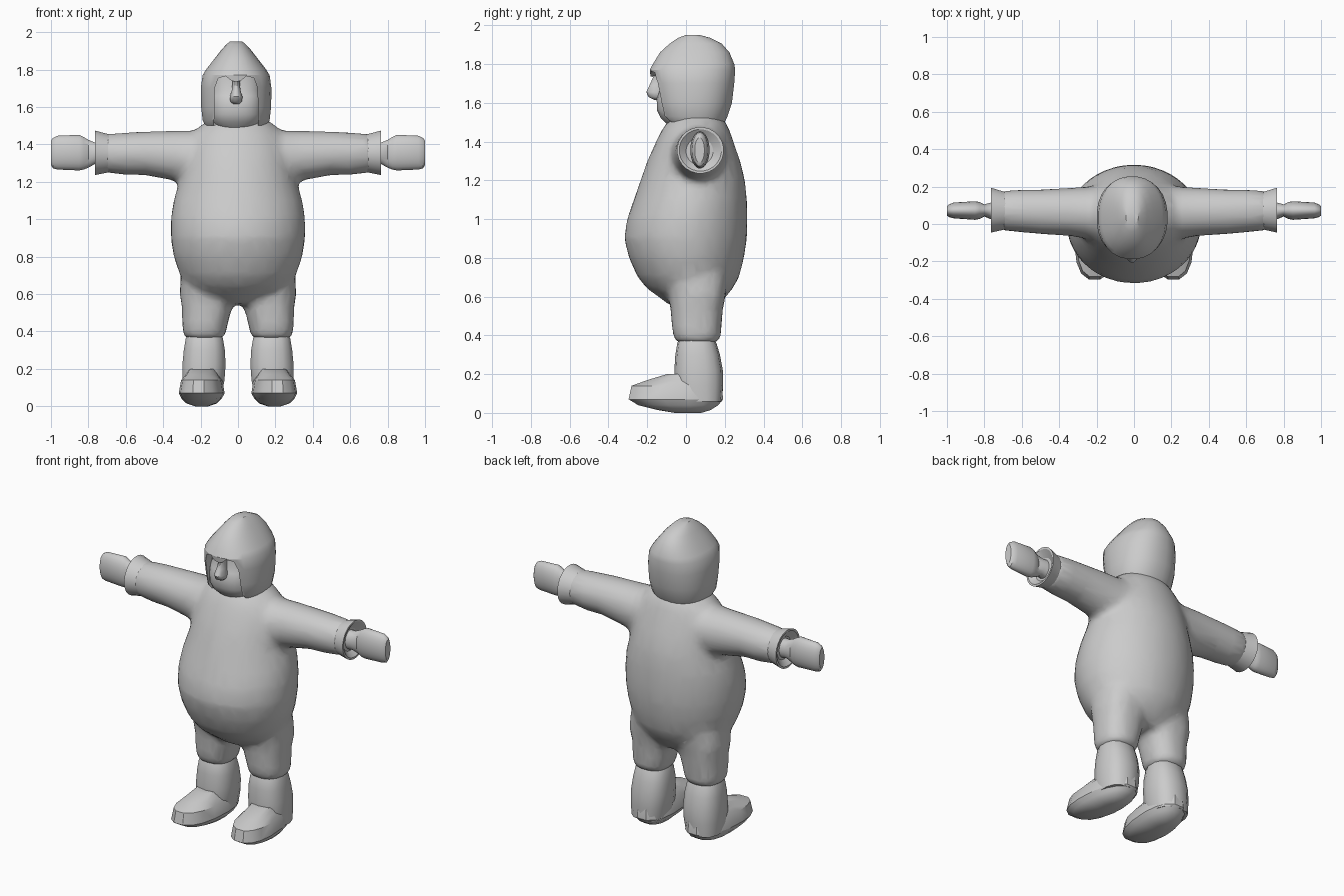
import bpy, bmesh, math
from mathutils import Vector

grey = bpy.data.materials.new("plain grey")
grey.diffuse_color = (0.6, 0.6, 0.6, 1)


def loft(name, rows, axis='z', sides=24, n=2.0, flip=1, skew=0.0):
    """Skin superellipse rings. z rows: (z, cx, rx, ymin, ymax); x rows: (x, ymin, ymax, zmin, zmax)."""
    bm = bmesh.new()
    rings = []
    for r in rows:
        ring = []
        for i in range(sides):
            a = 2 * math.pi * (i + 0.5) / sides
            c, s = math.cos(a), math.sin(a)
            c = math.copysign(abs(c) ** (2 / n), c)
            s = math.copysign(abs(s) ** (2 / n), s)
            if axis == 'z':
                y = (r[3] + r[4]) / 2 + s * (r[4] - r[3]) / 2
                p = (flip * (r[1] + c * r[2] - skew * (y - 0.05)), y, r[0])
            else:
                p = (flip * r[0], (r[1] + r[2]) / 2 + c * (r[2] - r[1]) / 2,
                     (r[3] + r[4]) / 2 + s * (r[4] - r[3]) / 2)
            ring.append(bm.verts.new(p))
        rings.append(ring)
    for a, b in zip(rings, rings[1:]):
        for i in range(sides):
            j = (i + 1) % sides
            bm.faces.new((a[i], a[j], b[j], b[i]))
    bm.faces.new(rings[0])
    bm.faces.new(rings[-1])
    bmesh.ops.recalc_face_normals(bm, faces=bm.faces)
    me = bpy.data.meshes.new(name)
    bm.to_mesh(me)
    bm.free()
    me.materials.append(grey)
    ob = bpy.data.objects.new(name, me)
    bpy.context.collection.objects.link(ob)
    return ob


def bake(ob):
    """Apply all modifiers."""
    bpy.context.view_layer.update()
    dg = bpy.context.evaluated_depsgraph_get()
    me = bpy.data.meshes.new_from_object(ob.evaluated_get(dg))
    ob.modifiers.clear()
    ob.data = me
    me.materials.clear()
    me.materials.append(grey)
    for p in me.polygons:
        p.material_index = 0


def smooth(ob, angle=30):
    bpy.ops.object.select_all(action='DESELECT')
    ob.select_set(True)
    bpy.context.view_layer.objects.active = ob
    bpy.ops.object.shade_smooth_by_angle(angle=math.radians(angle))


# Torso: pot-bellied
torso = loft("suit", [
    (0.55, 0, 0.10, -0.08, 0.16), (0.59, 0, 0.20, -0.13, 0.20), (0.64, 0, 0.27, -0.20, 0.24),
    (0.70, 0, 0.31, -0.25, 0.275), (0.80, 0, 0.345, -0.295, 0.30), (0.90, 0, 0.36, -0.32, 0.315),
    (1.00, 0, 0.36, -0.305, 0.318), (1.10, 0, 0.345, -0.27, 0.315), (1.20, 0, 0.315, -0.235, 0.305),
    (1.30, 0, 0.295, -0.20, 0.28), (1.40, 0, 0.27, -0.155, 0.245), (1.46, 0, 0.24, -0.125, 0.225),
    (1.51, 0, 0.19, -0.09, 0.20), (1.54, 0, 0.14, -0.06, 0.17)], sides=32)

pieces = [torso]
for s in (1, -1):
    # Sleeve
    pieces.append(loft("sleeve", [
        (0.10, -0.09, 0.22, 1.16, 1.49), (0.25, -0.08, 0.20, 1.18, 1.475), (0.34, -0.065, 0.195, 1.205, 1.475),
        (0.50, -0.055, 0.185, 1.235, 1.47), (0.60, -0.045, 0.185, 1.235, 1.465),
        (0.72, -0.035, 0.175, 1.25, 1.455)], axis='x', flip=s))
    # Trouser leg
    pieces.append(loft("trouser", [
        (0.36, 0.18, 0.10, -0.045, 0.16), (0.39, 0.18, 0.115, -0.065, 0.18), (0.46, 0.175, 0.125, -0.075, 0.185),
        (0.53, 0.165, 0.135, -0.08, 0.19), (0.60, 0.165, 0.148, -0.09, 0.205),
        (0.70, 0.16, 0.145, -0.10, 0.21)], n=2.4, flip=s))

# Fuse the padded suit into one soft, lightly faceted skin
bpy.ops.object.select_all(action='DESELECT')
for p in pieces:
    p.select_set(True)
bpy.context.view_layer.objects.active = torso
bpy.ops.object.join()
m = torso.modifiers.new("fuse", 'REMESH')
m.mode, m.voxel_size = 'VOXEL', 0.022
m = torso.modifiers.new("soften", 'SMOOTH')
m.factor, m.iterations = 0.5, 6
m = torso.modifiers.new("facets", 'DECIMATE')
m.ratio = 0.25
bake(torso)
smooth(torso, 40)

for s, side in ((1, "left"), (-1, "right")):
    # Boot: ankle shaft and shoe with a rounded sole
    smooth(loft(side + "_boot_shaft", [
        (0.06, 0.19, 0.105, -0.04, 0.185), (0.14, 0.185, 0.115, -0.06, 0.192), (0.22, 0.182, 0.118, -0.06, 0.19),
        (0.30, 0.18, 0.112, -0.055, 0.175), (0.36, 0.18, 0.102, -0.045, 0.157),
        (0.39, 0.18, 0.09, -0.03, 0.14)], sides=14, n=2.5, flip=s))
    smooth(loft(side + "_shoe", [
        (0.0, 0.19, 0.035, -0.06, 0.08), (0.015, 0.19, 0.08, -0.15, 0.13), (0.04, 0.188, 0.105, -0.25, 0.17),
        (0.07, 0.187, 0.12, -0.30, 0.195), (0.14, 0.187, 0.108, -0.285, 0.19),
        (0.17, 0.187, 0.085, -0.20, 0.18), (0.20, 0.185, 0.07, -0.10, 0.16)],
        sides=16, n=2.4, flip=s, skew=0.07))
    # Flared cuff with a recessed end
    smooth(loft(side + "_cuff", [
        (0.66, -0.025, 0.165, 1.255, 1.445), (0.69, -0.03, 0.172, 1.25, 1.455), (0.765, -0.047, 0.195, 1.235, 1.475),
        (0.765, -0.035, 0.183, 1.247, 1.463), (0.735, 0.0, 0.14, 1.28, 1.42)], axis='x', flip=s))
    # Mitten on a short wrist
    smooth(loft(side + "_mitten", [
        (0.72, 0.02, 0.12, 1.29, 1.41), (0.765, 0.025, 0.115, 1.295, 1.41), (0.80, 0.04, 0.105, 1.275, 1.425),
        (0.825, 0.027, 0.118, 1.265, 1.44), (0.85, 0.022, 0.122, 1.26, 1.452), (0.965, 0.03, 0.115, 1.265, 1.447),
        (0.99, 0.037, 0.105, 1.272, 1.435), (1.0, 0.045, 0.095, 1.29, 1.42)], axis='x', flip=s))

# Hood, closed at the crown by a narrow ridge
cx = -0.01
hood = loft("hood", [
    (1.50, cx, 0.165, -0.115, 0.20), (1.53, cx, 0.18, -0.145, 0.215), (1.60, cx, 0.188, -0.16, 0.238),
    (1.70, cx, 0.19, -0.18, 0.25), (1.77, cx, 0.18, -0.188, 0.255), (1.80, cx, 0.162, -0.172, 0.25),
    (1.86, cx, 0.115, -0.135, 0.225), (1.905, cx, 0.08, -0.085, 0.185), (1.935, cx, 0.052, -0.04, 0.125),
    (1.95, cx, 0.033, 0.0, 0.07)], sides=28, n=2.25)

# Face opening with two arched brows
half = [(0.0, 1.735), (0.025, 1.74), (0.055, 1.765), (0.095, 1.755), (0.115, 1.70), (0.118, 1.45)]
outline = half + [(-x, z) for x, z in reversed(half[1:])]
bm = bmesh.new()
f = bm.faces.new([bm.verts.new((cx + x, -0.35, z)) for x, z in outline])
ext = bmesh.ops.extrude_face_region(bm, geom=[f])
bmesh.ops.translate(bm, vec=Vector((0, 0.29, 0)),
                    verts=[g for g in ext["geom"] if isinstance(g, bmesh.types.BMVert)])
bmesh.ops.recalc_face_normals(bm, faces=bm.faces)
me = bpy.data.meshes.new("opening_cutter")
bm.to_mesh(me)
bm.free()
cutter = bpy.data.objects.new("opening_cutter", me)
bpy.context.collection.objects.link(cutter)
cutter.hide_render = True
m = hood.modifiers.new("opening", 'BOOLEAN')
m.operation, m.solver, m.object = 'DIFFERENCE', 'EXACT', cutter
bake(hood)
bpy.data.objects.remove(cutter)
smooth(hood, 30)

# Face: full cheeks, sunken eyes
smooth(loft("face", [
    (1.49, cx, 0.10, -0.10, 0.10), (1.52, cx, 0.13, -0.13, 0.10), (1.56, cx, 0.14, -0.15, 0.10),
    (1.62, cx, 0.14, -0.152, 0.10), (1.66, cx, 0.14, -0.14, 0.10), (1.69, cx, 0.135, -0.125, 0.10),
    (1.75, cx, 0.135, -0.125, 0.10), (1.79, cx, 0.12, -0.12, 0.10)], sides=28, n=2.3), 40)

# Nose, widening down from the brow
smooth(loft("nose", [
    (1.615, cx, 0.018, -0.165, -0.10), (1.63, cx, 0.032, -0.195, -0.10), (1.655, cx, 0.035, -0.207, -0.10),
    (1.69, cx, 0.024, -0.19, -0.10), (1.73, cx, 0.02, -0.172, -0.10),
    (1.77, cx, 0.026, -0.182, -0.10)], sides=12), 40)
